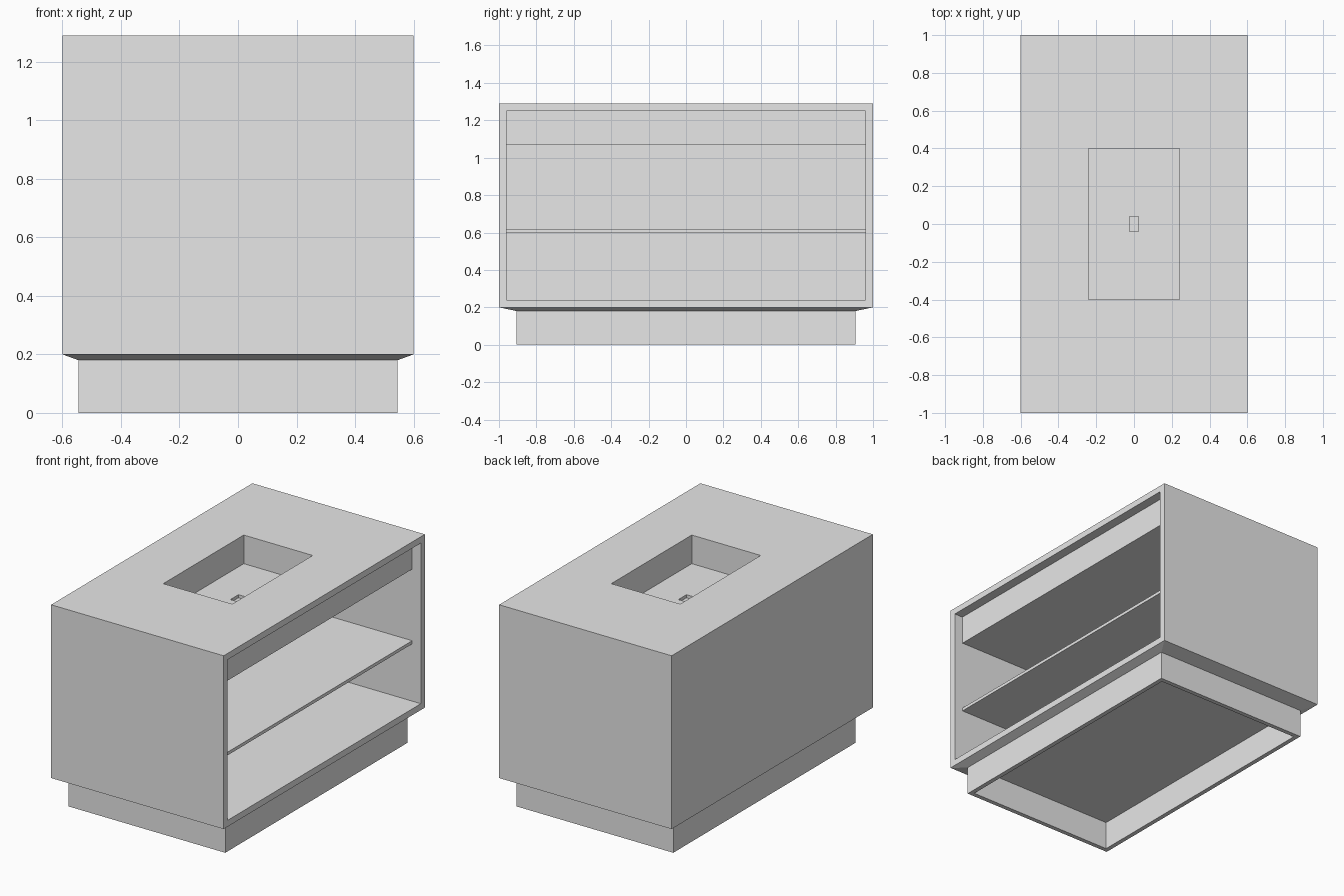
import bpy
import bmesh
from mathutils import Vector

old = bpy.data.objects.get("Cube")
if old:
    bpy.data.objects.remove(old, do_unlink=True)

grey = bpy.data.materials.new("light_grey")
grey.use_nodes = True
grey.diffuse_color = (0.8, 0.8, 0.8, 1)
grey.node_tree.nodes["Principled BSDF"].inputs["Base Color"].default_value = (0.8, 0.8, 0.8, 1)


def box_mesh(low, high):
    """A bmesh box between two opposite corners."""
    low, high = Vector(low), Vector(high)
    bm = bmesh.new()
    bmesh.ops.create_cube(bm, size=1)
    bmesh.ops.scale(bm, vec=high - low, verts=bm.verts)
    bmesh.ops.translate(bm, vec=(low + high) / 2, verts=bm.verts)
    return bm


def finish(name, bm):
    bmesh.ops.recalc_face_normals(bm, faces=bm.faces)
    mesh = bpy.data.meshes.new(name)
    bm.to_mesh(mesh)
    bm.free()
    mesh.materials.append(grey)
    obj = bpy.data.objects.new(name, mesh)
    bpy.context.collection.objects.link(obj)
    return obj


def box(name, low, high):
    return finish(name, box_mesh(low, high))


def cut(obj, low, high):
    """Remove a box-shaped volume from an object."""
    cutter = box("cutter", low, high)
    cutter.hide_render = True
    mod = obj.modifiers.new("cut", 'BOOLEAN')
    mod.operation = 'DIFFERENCE'
    mod.solver = 'EXACT'
    mod.object = cutter
    bpy.context.view_layer.objects.active = obj
    bpy.ops.object.modifier_apply(modifier=mod.name)
    bpy.data.objects.remove(cutter, do_unlink=True)


WALL = 0.04
X, Y = 0.6, 1.0
BOTTOM, TOP = 0.2, 1.29
IN_Y = Y - WALL
BACK = WALL - X
FACE = 0.54           # front plane of the recessed shelf and basin block
BASIN_FLOOR = 1.11

# Cabinet shell, open on one long side, with the basin opening in its top
cabinet = box("cabinet_shell", (-X, -Y, BOTTOM), (X, Y, TOP))
cut(cabinet, (BACK, -IN_Y, BOTTOM + WALL), (X + 0.1, IN_Y, TOP - WALL))
cut(cabinet, (-0.24, -0.4, BASIN_FLOOR), (0.24, 0.4, TOP + 0.1))

# Basin block hung under the top, with a shallow drain recess
basin = box("basin_block", (BACK, -IN_Y, BASIN_FLOOR - WALL), (FACE, IN_Y, TOP - WALL))
cut(basin, (-0.24, -0.4, BASIN_FLOOR), (0.24, 0.4, TOP))
cut(basin, (-0.025, -0.04, BASIN_FLOOR - 0.02), (0.025, 0.04, TOP))

# Middle shelf
box("shelf", (BACK, -IN_Y, 0.6), (FACE, IN_Y, 0.62))

# Hollow plinth whose top flares out to the cabinet's outline
px, py, neck = 0.545, 0.905, 0.18
bm = box_mesh((-px, -py, 0), (px, py, neck))
bm.normal_update()
top = max(bm.faces, key=lambda f: f.normal.z)
under = min(bm.faces, key=lambda f: f.normal.z)
flare = bmesh.ops.extrude_discrete_faces(bm, faces=[top])["faces"][0]
for v in flare.verts:
    v.co = (X if v.co.x > 0 else -X, Y if v.co.y > 0 else -Y, BOTTOM)
bmesh.ops.inset_individual(bm, faces=[under], thickness=WALL)
ceiling = bmesh.ops.extrude_discrete_faces(bm, faces=[under])["faces"][0]
bmesh.ops.translate(bm, vec=(0, 0, neck), verts=ceiling.verts)
finish("plinth", bm)
